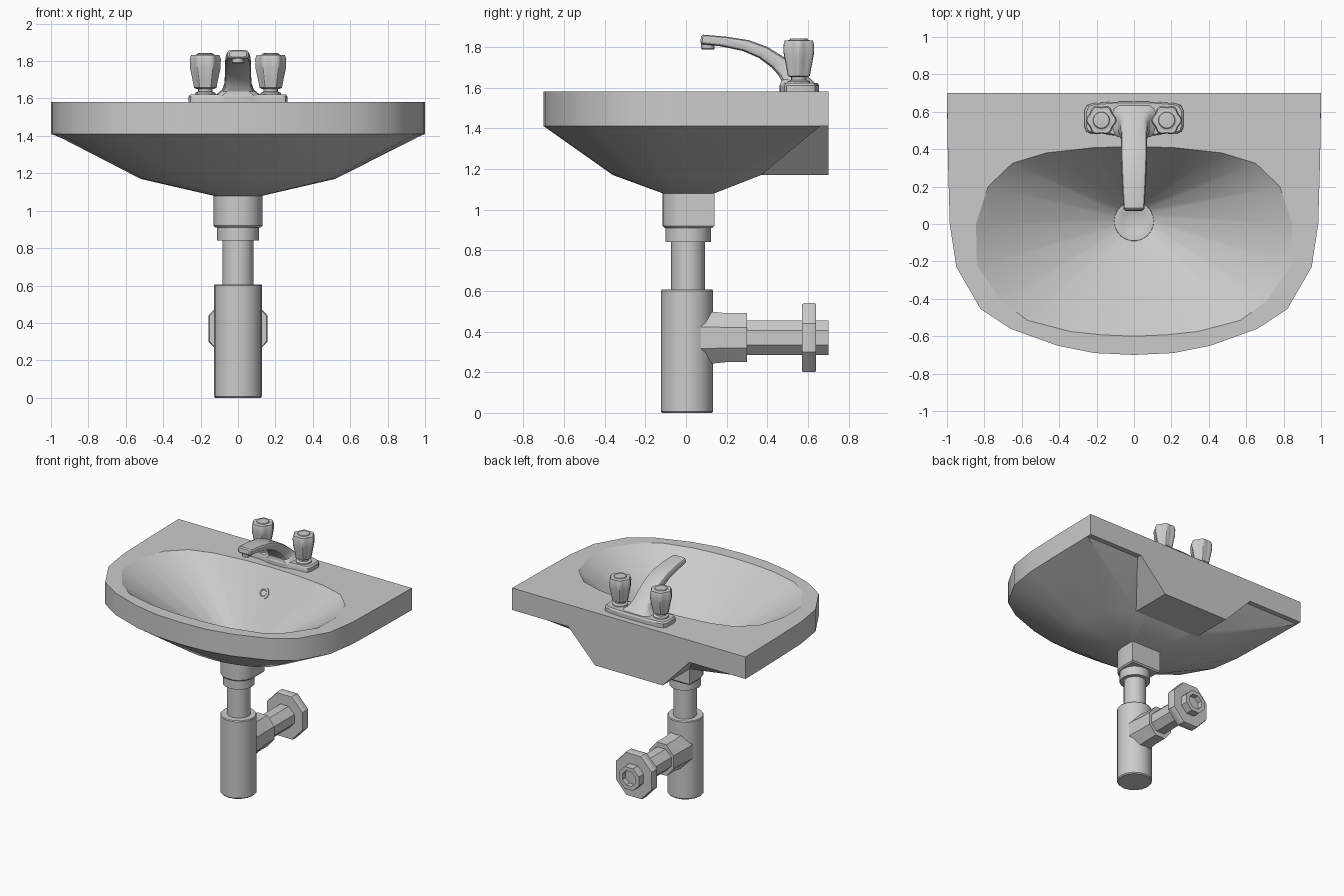
import bpy, bmesh, math
from mathutils import Vector, Matrix

if "Cube" in bpy.data.objects:
    bpy.data.objects.remove(bpy.data.objects["Cube"])


def loft(name, rings):
    """Skin a list of equal-length closed rings and cap both ends."""
    bm = bmesh.new()
    loops = [[bm.verts.new(p) for p in ring] for ring in rings]
    n = len(loops[0])
    for a, b in zip(loops, loops[1:]):
        for i in range(n):
            j = (i + 1) % n
            bm.faces.new((a[i], a[j], b[j], b[i]))
    bm.faces.new(loops[0])
    bm.faces.new(loops[-1])
    bmesh.ops.recalc_face_normals(bm, faces=bm.faces[:])
    me = bpy.data.meshes.new(name)
    bm.to_mesh(me)
    bm.free()
    ob = bpy.data.objects.new(name, me)
    bpy.context.collection.objects.link(ob)
    return ob


def lathe(name, profile, n, loc, tilt=0.0, sx=1.0, sy=1.0, phase=0.0, lobes=0, depth=0.0):
    """Turn (radius, height) pairs; optional flutes, tilted about x."""
    m = Matrix.Translation(loc) @ Matrix.Rotation(tilt, 4, 'X')
    rings = []
    for r, h in profile:
        ring = []
        for i in range(n):
            t = 2 * math.pi * (i + phase) / n
            q = r * (1 + depth * (math.cos(lobes * t) - 1)) if lobes else r
            ring.append(m @ Vector((q * math.cos(t) * sx, q * math.sin(t) * sy, h)))
        rings.append(ring)
    return loft(name, rings)


def mirrored(half, z):
    """Closed ring from a right-hand outline running from back centre to front centre."""
    pts = half + [(-x, y) for x, y in half[-2:0:-1]]
    return [(x, y, z) for x, y in pts]


# Basin: bowl, flat top, rim wall and faceted underside in one skin
opening = [(0, .415), (.22, .408), (.47, .38), (.65, .325), (.78, .2), (.845, 0),
           (.84, -.22), (.71, -.41), (.57, -.515), (.34, -.575), (.17, -.593), (0, -.6)]
outer = [(0, .7), (.3, .7), (.65, .7), (1, .7), (.995, .35), (.985, 0),
         (.95, -.23), (.82, -.455), (.66, -.56), (.41, -.65), (.21, -.69), (0, -.7)]
under = [(x, min(y, .66)) for x, y in outer]
belly = [(0, .37), (.1, .37), (.2, .37), (.29, .37), (.44, .2), (.52, 0),
         (.5, -.12), (.43, -.23), (.34, -.29), (.21, -.335), (.11, -.355), (0, -.36)]
neck = [(0, .14), (.05, .14), (.1, .14), (.13, .14), (.13, .075), (.13, .01),
        (.12, -.035), (.105, -.065), (.085, -.085), (.06, -.103), (.03, -.113), (0, -.115)]
drain = [(.1 * math.sin(math.pi * i / 11), .015 + .1 * math.cos(math.pi * i / 11)) for i in range(12)]
loft("basin", [mirrored(drain, 1.1), mirrored(opening, 1.58), mirrored(outer, 1.58),
               mirrored(outer, 1.41), mirrored(under, 1.41), mirrored(belly, 1.17),
               mirrored(neck, 1.08)])

# Wall block behind the basin
loft("wall_block", [[(-.52, y, 1.41), (.52, y, 1.41), (.29, y, 1.17), (-.29, y, 1.17)]
                    for y in (.37, .7)])

# Drain and overflow fittings
lathe("drain_ring", [(.108, 1.09), (.105, 1.112), (.075, 1.112), (.06, 1.103)], 22, (0, .015, 0))
lathe("overflow", [(.045, -.01), (.045, .008), (.028, .008), (.022, .001)], 12,
      (0, .315, 1.42), tilt=1.01)

# Outlet neck (round front, square back), collar and tail pipe
loft("outlet_neck", [mirrored(neck, 1.09), mirrored(neck, .92),
                     mirrored([(x * .93, .01 + (y - .01) * .93) for x, y in neck], .91)])
lathe("outlet_collar", [(.112, .92), (.112, .84)], 16, (0, .01, 0))
lathe("tail_pipe", [(.083, .85), (.083, .58)], 16, (0, .01, 0))

# Bottle trap with side arm to the wall
lathe("bottle_trap", [(.122, 0), (.129, .008), (.129, .6), (.124, .606)], 16, (0, .005, 0))
arm = dict(tilt=-math.pi / 2, phase=.5)
lathe("arm_collar", [(.138, .02), (.138, .13), (.13, .2), (.13, .3)], 8, (0, 0, .37), sx=.85, **arm)
lathe("waste_arm", [(.092, .28), (.092, .7), (.06, .7), (.06, .66)], 8, (0, 0, .37), **arm)
lathe("wall_flange", [(.165, .57), (.17, .58), (.17, .63), (.165, .64)], 8, (0, 0, .37), sy=1.08, **arm)

# Tap base plate
plate = [(0, .655), (.12, .653), (.22, .645), (.25, .635), (.265, .605), (.265, .52),
         (.255, .495), (.235, .485), (.17, .483), (.1, .472), (.07, .462), (0, .46)]
top = [(x * .96, .56 + (y - .56) * .92) for x, y in plate]
loft("tap_base", [mirrored(plate, 1.575), mirrored(plate, 1.61), mirrored(top, 1.622)])

# Spout: rounded-box sections (upper y, z, lower y, z, half width)
stations = [(.075, 1.853, .07, 1.822, .045), (.085, 1.86, .078, 1.813, .055),
            (.20, 1.85, .17, 1.803, .062), (.31, 1.833, .28, 1.78, .067),
            (.40, 1.8, .36, 1.745, .07), (.49, 1.745, .42, 1.7, .07),
            (.56, 1.69, .455, 1.66, .072), (.605, 1.65, .467, 1.637, .085),
            (.64, 1.615, .465, 1.613, .125)]
section = [(-1, .25), (-.92, .1), (-.7, 0), (.7, 0), (.92, .1), (1, .25),
           (1, .75), (.92, .9), (.7, 1), (-.7, 1), (-.92, .9), (-1, .75)]
loft("spout", [[(u * w, y0 + (y1 - y0) * v, z0 + (z1 - z0) * v) for u, v in section]
               for y0, z0, y1, z1, w in stations])
lathe("aerator", [(.033, 1.82), (.033, 1.792), (.028, 1.787)], 12, (0, .108, 0))

# Two fluted tap handles
for side, x in (("left", -.175), ("right", .175)):
    lathe(side + "_stem", [(.058, 1.61), (.055, 1.63), (.038, 1.637), (.038, 1.67)], 16, (x, .555, 0))
    lathe(side + "_handle", [(.05, 1.652), (.06, 1.658), (.068, 1.7), (.082, 1.765), (.083, 1.81),
                             (.076, 1.832)], 36, (x, .555, 0), lobes=6, depth=.07)
    lathe(side + "_handle_cap", [(.068, 1.828), (.045, 1.835), (.042, 1.841), (.036, 1.842)],
          24, (x, .555, 0))

# Soft shading with sharp creases kept
bpy.ops.object.select_all(action='SELECT')
bpy.context.view_layer.objects.active = bpy.data.objects["basin"]
bpy.ops.object.shade_smooth_by_angle(angle=math.radians(32))
